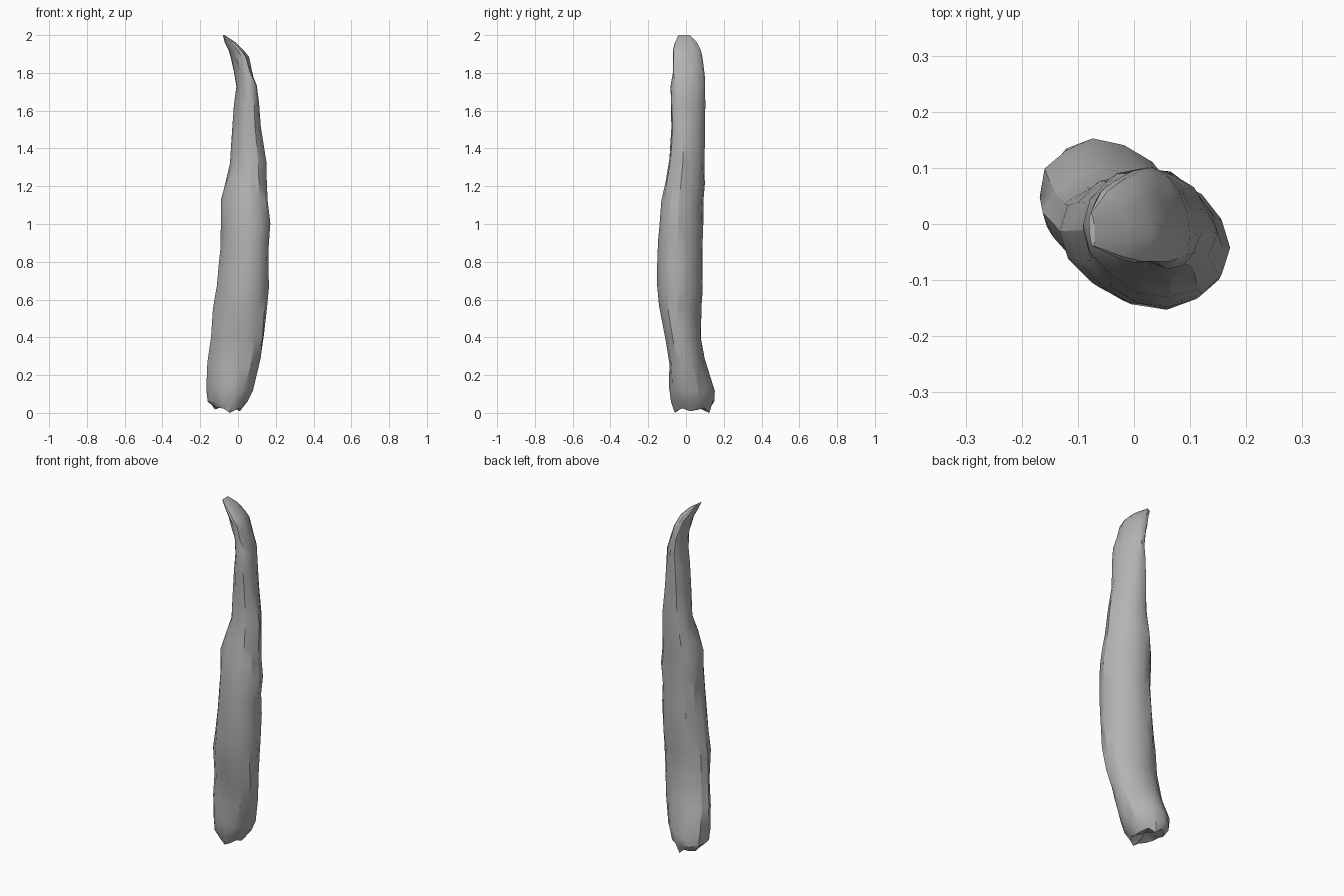
import bpy
import bmesh
import math
import random
from mathutils import Vector

default_cube = bpy.data.objects.get("Cube")
if default_cube:
    bpy.data.objects.remove(default_cube, do_unlink=True)

random.seed(4)
SIDES = 14


def make_material(name, colour):
    material = bpy.data.materials.new(name)
    material.use_nodes = True
    material.diffuse_color = colour
    material.node_tree.nodes["Principled BSDF"].inputs["Base Color"].default_value = colour
    return material


# Cross-sections in hundredths: height, x low, x high, y low, y high
SECTIONS = [
    (2, -13, 1, -6, 13),
    (6, -16, 5, -8, 15),
    (13, -17, 8, -9, 15),
    (27, -16, 12, -9, 10),
    (40, -14, 14, -11, 8),
    (55, -13, 15, -14, 8),
    (66, -11, 16, -15, 9),
    (79, -10, 16, -15, 9),
    (90, -9, 16, -15, 9),
    (100, -9, 17, -14, 9),
    (111, -9, 16, -13, 9),
    (121, -7, 15, -11, 10),
    (133, -4, 14, -9, 10),
    (150, -3, 12, -8, 10),
    (163, -2, 11, -8, 10),
    (172, -1, 10, -8, 10),
    (180, -2, 8, -7, 10),
    (187, -4, 6, -7, 9),
    (192, -5, 3, -7, 8),
    (196, -7, -1, -6, 6),
    (200, -8, -7, -4, 2),
]


def add_section(bm, section):
    """Skewed oval ring with slight, irregular carving."""
    z, x_low, x_high, y_low, y_high = (value / 100 for value in section)
    skew = -0.15 - 0.25 * max(0, z - 1)
    wobble = 0.03 if 0.1 < z < 1.9 else 0
    ring = []
    for i in range(SIDES):
        angle = math.tau * i / SIDES
        size = 1 + random.uniform(-wobble, wobble)
        x = (x_low + x_high) / 2 + (x_high - x_low) / 2 * math.cos(angle) * size
        y = (y_low + y_high) / 2 + (y_high - y_low) / 2 * math.sin(angle + skew) * size
        lift = random.uniform(-wobble, wobble) * 0.6
        ring.append(bm.verts.new((x, y, z + lift)))
    return ring


# Long tapering body with a hooked tip
bm = bmesh.new()
rings = [add_section(bm, section) for section in SECTIONS]
for lower, upper in zip(rings, rings[1:]):
    for i in range(SIDES):
        j = (i + 1) % SIDES
        bm.faces.new((lower[i], lower[j], upper[j], upper[i]))
bm.faces.new(rings[-1])

# Rough broken base with a shallow hollow and a low lip at the front
for vert in rings[0]:
    vert.co.z = 0.02 + 0.25 * max(0, -0.07 - vert.co.x) + random.uniform(-0.02, 0.01)
rings[0][SIDES // 4].co.z = 0
centre = sum((v.co for v in rings[0]), Vector()) / SIDES
hollow = bm.verts.new(centre + Vector((0, -0.02, 0.03)))
for i in range(SIDES):
    bm.faces.new((rings[0][(i + 1) % SIDES], rings[0][i], hollow))

# Small chip on the outer edge
chip = rings[12][0]
chip.co += Vector((0.012, 0, 0.01))

bmesh.ops.triangulate(bm, faces=bm.faces[:])
bmesh.ops.recalc_face_normals(bm, faces=bm.faces[:])
mesh = bpy.data.meshes.new("tapered_shard")
bm.to_mesh(mesh)
bm.free()
shard = bpy.data.objects.new("tapered_shard", mesh)
bpy.context.collection.objects.link(shard)
mesh.materials.append(make_material("stone_grey", (0.45, 0.45, 0.45, 1)))

# Smooth surface with crisp creases
bpy.ops.object.select_all(action="DESELECT")
shard.select_set(True)
bpy.context.view_layer.objects.active = shard
bpy.ops.object.shade_smooth_by_angle(angle=math.radians(30))
